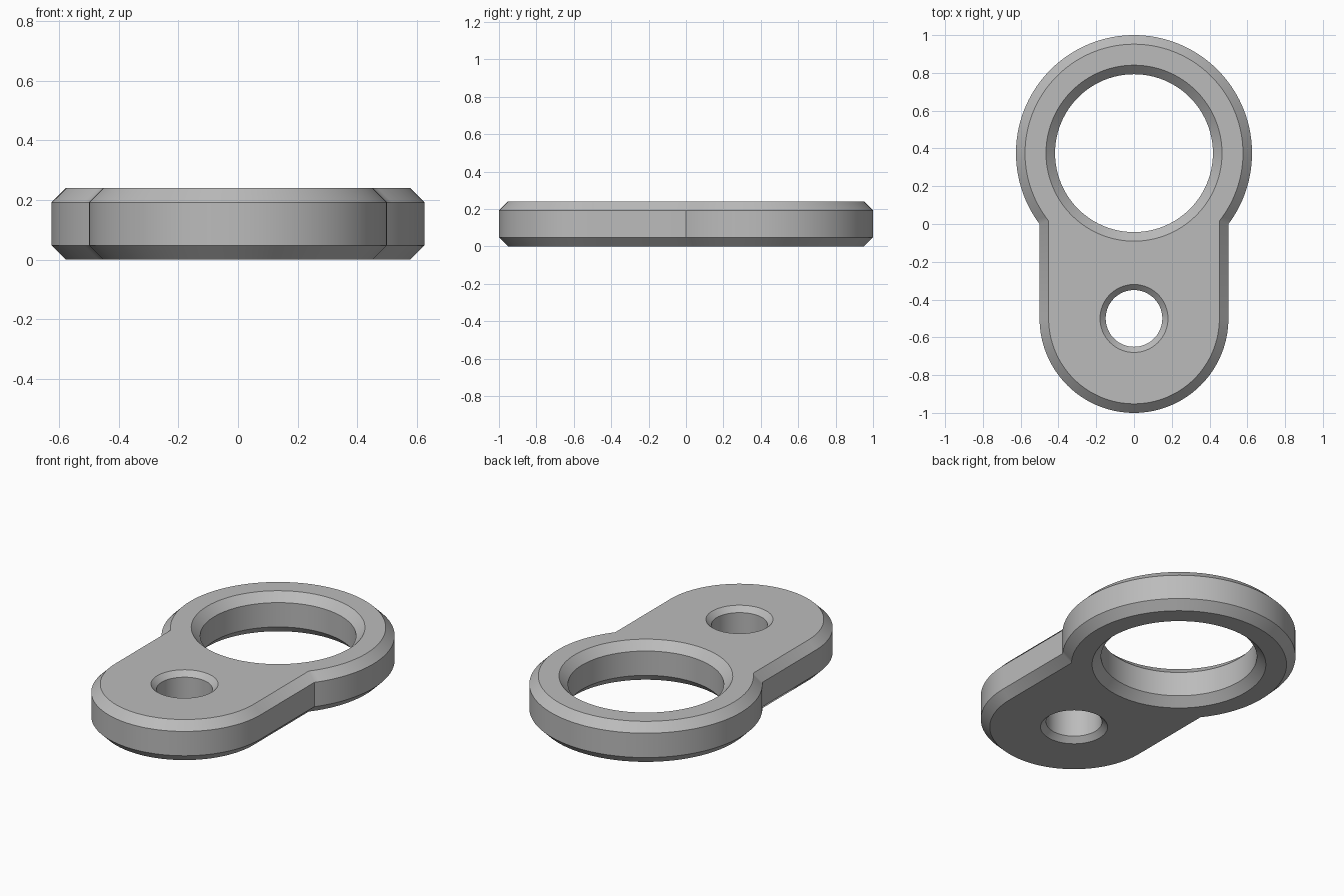
import bpy
import bmesh
from math import sin, cos, pi, asin, sqrt

if "Cube" in bpy.data.objects:
    bpy.data.objects.remove(bpy.data.objects["Cube"], do_unlink=True)

HEIGHT, CHAMFER = 0.24, 0.048
RING_Y, RING_R = 0.375, 0.625
TAB_Y, TAB_R = -0.5, 0.5


def arc(cy, r, start, end, steps):
    """Points along an arc centred on the y axis, both ends included."""
    angles = [start + (end - start) * i / steps for i in range(steps + 1)]
    return [(r * cos(a), cy + r * sin(a)) for a in angles]


def circle(cy, r, steps):
    return arc(cy, r, 0, 2 * pi, steps)[:-1]


def outline(inset):
    """Ring arc joined to a round-ended tab, shrunk by the inset."""
    ring, tab = RING_R - inset, TAB_R - inset
    corner = -asin(sqrt(ring ** 2 - tab ** 2) / ring)
    return arc(RING_Y, ring, corner, pi - corner, 96) + arc(TAB_Y, tab, pi, 2 * pi, 64)


def wall(bm, wide, narrow, chamfer, hole):
    """Vertical wall with a chamfer at both ends; returns the two rim edge lists."""
    rim, side = (wide, narrow) if hole else (narrow, wide)
    levels = [(rim, 0), (side, chamfer), (side, HEIGHT - chamfer), (rim, HEIGHT)]
    loops = [[bm.verts.new((x, y, z)) for x, y in pts] for pts, z in levels]
    n = len(rim)
    for low, high in zip(loops, loops[1:]):
        for i in range(n):
            j = (i + 1) % n
            bm.faces.new((low[i], low[j], high[j], high[i]))
    return [[bm.edges.get((l[i], l[(i + 1) % n])) for i in range(n)]
            for l in (loops[0], loops[-1])]


bm = bmesh.new()
rims = [
    wall(bm, outline(0), outline(CHAMFER), CHAMFER, False),
    wall(bm, circle(RING_Y, 0.466, 96), circle(RING_Y, 0.418, 96), CHAMFER, True),
    wall(bm, circle(TAB_Y, 0.18, 64), circle(TAB_Y, 0.15, 64), 0.03, True),
]

# Flat bottom and top faces around both holes
for end in (0, 1):
    edges = [e for rim in rims for e in rim[end]]
    bmesh.ops.triangle_fill(bm, edges=edges, use_beauty=True)
bmesh.ops.recalc_face_normals(bm, faces=bm.faces)

mesh = bpy.data.meshes.new("link_plate")
bm.to_mesh(mesh)
bm.free()
plate = bpy.data.objects.new("link_plate", mesh)
bpy.context.collection.objects.link(plate)

# Plain grey finish
grey = bpy.data.materials.new("plain_grey")
grey.use_nodes = True
colour = (0.5, 0.5, 0.5, 1)
grey.diffuse_color = colour
grey.node_tree.nodes["Principled BSDF"].inputs["Base Color"].default_value = colour
mesh.materials.append(grey)

bpy.ops.object.select_all(action="DESELECT")
plate.select_set(True)
bpy.context.view_layer.objects.active = plate
bpy.ops.object.shade_smooth_by_angle(angle=pi / 6)
